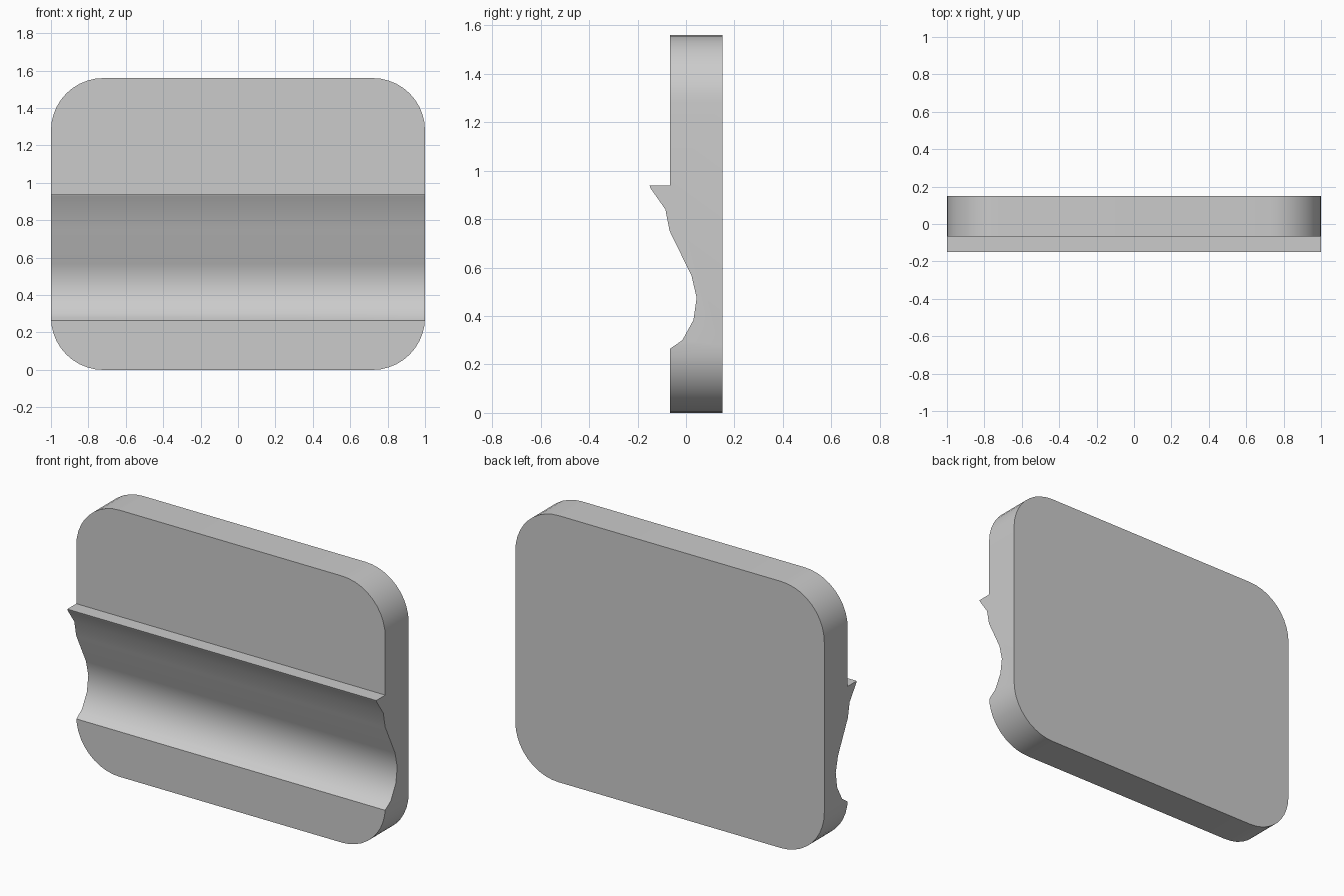
import bpy, bmesh
from math import sin, cos, pi, radians

if "Cube" in bpy.data.objects:
    bpy.data.objects.remove(bpy.data.objects["Cube"])


def prism(name, points, offset):
    """Extrude a closed 3D outline along an offset vector."""
    bm = bmesh.new()
    face = bm.faces.new([bm.verts.new(p) for p in points])
    ext = bmesh.ops.extrude_face_region(bm, geom=[face])
    verts = [g for g in ext["geom"] if isinstance(g, bmesh.types.BMVert)]
    bmesh.ops.translate(bm, vec=offset, verts=verts)
    bmesh.ops.recalc_face_normals(bm, faces=bm.faces)
    mesh = bpy.data.meshes.new(name)
    bm.to_mesh(mesh)
    bm.free()
    obj = bpy.data.objects.new(name, mesh)
    bpy.context.collection.objects.link(obj)
    return obj


# Side profile (y, z): flat plate with a finger groove and an overhanging lip
FRONT, BACK = -0.067, 0.15
profile = [
    (BACK, -0.1), (BACK, 1.7), (FRONT, 1.7),
    (FRONT, 0.938), (-0.15, 0.938), (-0.146, 0.927), (-0.085, 0.84),
    (-0.068, 0.752), (0.023, 0.566), (0.044, 0.475), (0.031, 0.384),
    (-0.015, 0.30), (FRONT, 0.264), (FRONT, -0.1),
]
plate = prism("grooved_plate", [(-1.2, y, z) for y, z in profile], (2.4, 0, 0))

# Rounded rectangle outline seen from the front
W, H, R, N = 1.0, 1.56, 0.28, 10
outline = []
for i, (cx, cz) in enumerate([(W - R, H - R), (R - W, H - R), (R - W, R), (W - R, R)]):
    for k in range(N + 1):
        a = (i + k / N) * pi / 2
        outline.append((cx + R * cos(a), -0.5, cz + R * sin(a)))
cutter = prism("outline_cutter", outline, (0, 1, 0))
cutter.hide_render = True

# Trim the profile to the rounded outline
mod = plate.modifiers.new("trim", 'BOOLEAN')
mod.operation = 'INTERSECT'
mod.solver = 'EXACT'
mod.object = cutter
bpy.context.view_layer.objects.active = plate
plate.select_set(True)
cutter.select_set(False)
bpy.ops.object.modifier_apply(modifier=mod.name)
bpy.data.objects.remove(cutter)
bpy.ops.object.shade_smooth_by_angle(angle=radians(35))
